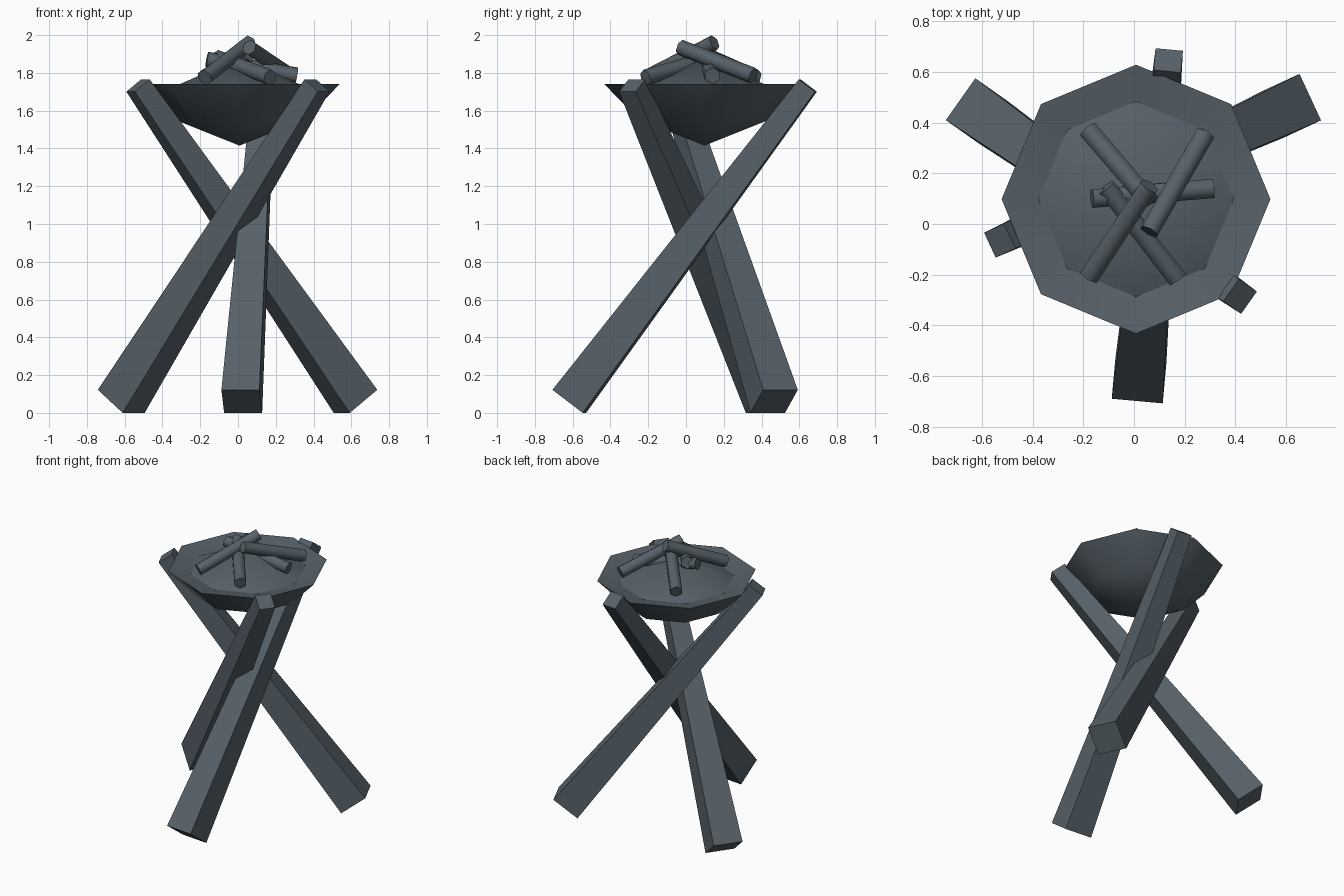
import bpy, bmesh, math
from mathutils import Vector, Matrix

if "Cube" in bpy.data.objects:
    bpy.data.objects.remove(bpy.data.objects["Cube"], do_unlink=True)

CENTER = Vector((0.008, 0.098, 0))

iron = bpy.data.materials.new("dark_iron")
iron.use_nodes = True
COLOUR = (0.095, 0.12, 0.14, 1)
iron.diffuse_color = COLOUR
iron.node_tree.nodes["Principled BSDF"].inputs["Base Color"].default_value = COLOUR


def finish(name, bm, smooth_angle=None):
    """Turn a bmesh into a named object, optionally smooth below an angle."""
    bmesh.ops.recalc_face_normals(bm, faces=bm.faces)
    mesh = bpy.data.meshes.new(name)
    bm.to_mesh(mesh)
    bm.free()
    mesh.materials.append(iron)
    obj = bpy.data.objects.new(name, mesh)
    bpy.context.collection.objects.link(obj)
    if smooth_angle:
        bpy.ops.object.select_all(action='DESELECT')
        obj.select_set(True)
        bpy.context.view_layer.objects.active = obj
        bpy.ops.object.shade_smooth_by_angle(angle=math.radians(smooth_angle))
    return obj


def beam(name, start, end, sides, r1, r2, turn=0.0, smooth_angle=None):
    """Tapered prism between two points, its side axis kept level."""
    start, end = Vector(start), Vector(end)
    axis = (end - start).normalized()
    side = axis.cross(Vector((0, 0, 1))).normalized()
    frame = Matrix((side, axis.cross(side), axis)).transposed().to_4x4()
    place = Matrix.Translation((start + end) / 2) @ frame @ Matrix.Rotation(turn, 4, 'Z')
    bm = bmesh.new()
    bmesh.ops.create_cone(bm, cap_ends=True, segments=sides, radius1=r1, radius2=r2,
                          depth=(end - start).length, matrix=place)
    return finish(name, bm, smooth_angle)


# Three crossed, tapered square legs, turned about the bowl's axis
foot, head = Vector((0.012, -0.716, 0.061)), Vector((0.127, 0.547, 1.733))
for i, name in enumerate(("front_leg", "left_leg", "right_leg")):
    spin = Matrix.Rotation(math.radians(120 * i), 3, 'Z')
    beam(name, spin @ foot + CENTER, spin @ head + CENTER, 4,
         0.101 * math.sqrt(2), 0.054 * math.sqrt(2), math.radians(45))

# Eight-sided bowl with a sloping rim and a low ash mound
profile = [(0, 1.415), (0.35, 1.555), (0.53, 1.74), (0.385, 1.71), (0, 1.88)]
bm = bmesh.new()
verts = [bm.verts.new(CENTER + Vector((r, 0, z))) for r, z in profile]
edges = [bm.edges.new(pair) for pair in zip(verts, verts[1:])]
bmesh.ops.spin(bm, geom=verts + edges, cent=CENTER, axis=(0, 0, 1),
               angle=math.tau, steps=8)
bmesh.ops.remove_doubles(bm, verts=bm.verts, dist=0.0005)
finish("fire_bowl", bm, 46)
for e in bpy.data.objects["fire_bowl"].data.edges:
    # Crease where the mound meets the rim
    ring = [bpy.data.objects["fire_bowl"].data.vertices[v].co.z for v in e.vertices]
    if all(abs(z - 1.71) < 0.001 for z in ring):
        e.use_edge_sharp = True

# Logs stacked on the mound, low end first
logs = [((-0.175, -0.205, 1.775), (0.06, 0.15, 1.96)),
        ((0.28, 0.355, 1.785), (0.06, -0.03, 1.935)),
        ((-0.18, 0.37, 1.775), (0.06, 0.09, 1.9)),
        ((0.17, -0.215, 1.775), (-0.11, 0.145, 1.88)),
        ((0.31, 0.14, 1.785), (-0.165, 0.1, 1.87))]
for i, (low, high) in enumerate(logs):
    beam(f"log_{i + 1}", low, high, 6, 0.044, 0.042, 0, 65)
